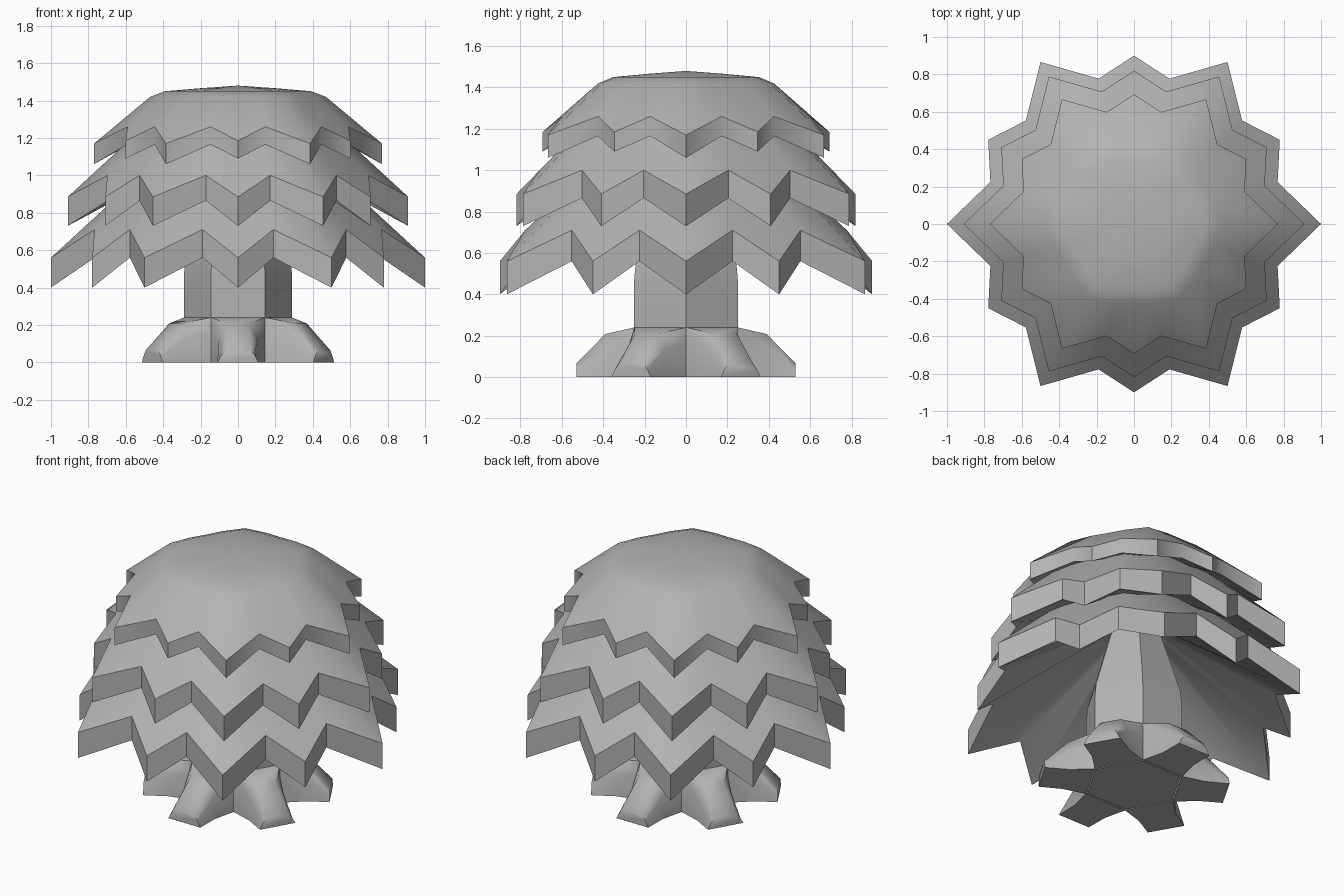
import bpy, bmesh
from math import cos, sin, radians

if "Cube" in bpy.data.objects:
    bpy.data.objects.remove(bpy.data.objects["Cube"])

# One darker grey for the whole tree
grey = bpy.data.materials.new("tree_grey")
grey.diffuse_color = (0.45, 0.45, 0.45, 1)
grey.use_nodes = True
grey.node_tree.nodes["Principled BSDF"].inputs["Base Color"].default_value = grey.diffuse_color


def loft(name, rings, angle=35):
    """Skin a list of equal-length point rings and cap both ends."""
    bm = bmesh.new()
    vs = [[bm.verts.new(p) for p in r] for r in rings]
    n = len(rings[0])
    for a, b in zip(vs, vs[1:]):
        for i in range(n):
            j = (i + 1) % n
            bm.faces.new((a[i], a[j], b[j], b[i]))
    bm.faces.new(vs[0])
    bm.faces.new(vs[-1])
    bmesh.ops.remove_doubles(bm, verts=bm.verts, dist=0.0005)
    bmesh.ops.recalc_face_normals(bm, faces=bm.faces)
    me = bpy.data.meshes.new(name)
    bm.to_mesh(me)
    bm.free()
    me.materials.append(grey)
    ob = bpy.data.objects.new(name, me)
    bpy.context.collection.objects.link(ob)
    bpy.ops.object.select_all(action='DESELECT')
    ob.select_set(True)
    bpy.context.view_layer.objects.active = ob
    bpy.ops.object.shade_smooth_by_angle(angle=radians(angle))
    return ob


def star(big, small, valley, z_big, z_small, z_valley):
    """Twelve-point ring: long and short tips alternate, valleys between."""
    pts = []
    for k in range(6):
        for deg, r, z in ((0, big, z_big), (16.3, valley, z_valley),
                          (30, small, z_small), (43.7, valley, z_valley)):
            a = radians(60 * k + deg)
            pts.append((r * cos(a), r * sin(a), z))
    return pts


def hexa(r, z):
    """Near-hexagonal ring with the same point count as a star."""
    return star(r, r * 0.9, r * 0.93, z, z, z)


def rim(s, tip_lo, valley_lo, tip_hi, valley_hi, lift=0.0):
    """Bottom and top outline of a jagged leaf edge."""
    return [star(s, 0.9 * s, 0.8 * s, tip_lo, tip_lo + lift, valley_lo),
            star(s, 0.9 * s, 0.8 * s, tip_hi, tip_hi + lift / 2, valley_hi)]


# Leaf layers, from hollow underside over the rim to the top
loft("leaf_layer_bottom",
     [hexa(0.14, 1.0)] + rim(1.0, 0.40, 0.56, 0.56, 0.71) + [hexa(0.5, 1.02)])
loft("leaf_layer_middle",
     [hexa(0.52, 0.97)] + rim(0.91, 0.73, 0.865, 0.885, 1.0) + [hexa(0.46, 1.3)])
loft("leaf_layer_top",
     [hexa(0.46, 1.26)] + rim(0.77, 1.06, 1.165, 1.17, 1.26, 0.03)
     + [hexa(0.47, 1.42), hexa(0.39, 1.45), hexa(0.2, 1.466), hexa(0.0, 1.48)], 50)

# Six-sided trunk, tapering inside the crown
profile = ((0.28, 0), (0.29, 0.24), (0.29, 0.46), (0.28, 0.56), (0.14, 1.02))
loft("trunk", [[(r * cos(radians(60 * k)), r * sin(radians(60 * k)), z)
                for k in range(6)] for r, z in profile])

# Six rounded roots, one on each trunk face
sections = (  # distance, then (half width, height) from base to top
    (0.25, (0.145, 0), (0.145, 0.17), (0.144, 0.24)),
    (0.39, (0.112, 0), (0.102, 0.13), (0.060, 0.208)),
    (0.53, (0.110, 0), (0.092, 0.035), (0.068, 0.065)))
for k in range(6):
    c, s = cos(radians(60 * k + 30)), sin(radians(60 * k + 30))
    rings = []
    for d, *half in sections:
        local = half + [(-w, h) for w, h in reversed(half)]
        rings.append([(d * c - w * s, d * s + w * c, h) for w, h in local])
    loft("root_%d" % (k + 1), rings, 60)
